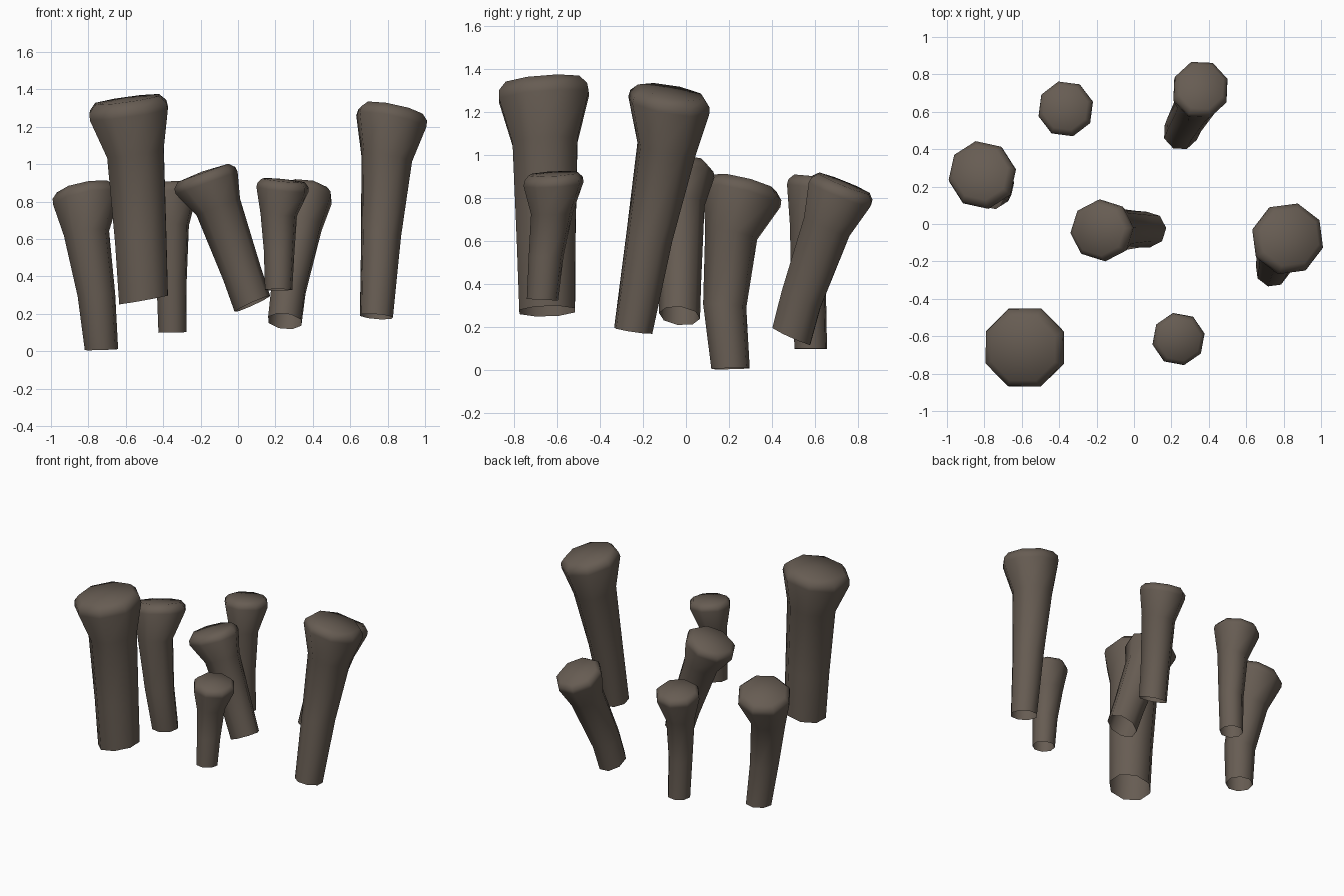
import bpy, bmesh, math
from mathutils import Vector

if "Cube" in bpy.data.objects:
    bpy.data.objects.remove(bpy.data.objects["Cube"])

SIDES = 8

stone = bpy.data.materials.new("dark brown stone")
stone.diffuse_color = (0.135, 0.108, 0.086, 1)
stone.use_nodes = True
stone.node_tree.nodes["Principled BSDF"].inputs["Base Color"].default_value = stone.diffuse_color


def pillar(name, rings, base_slope, top_slope, phase):
    """Loft a flared, leaning stump through rings (x, y, z, radius).
    Slopes (dz/dx, dz/dy) tilt the open base and the closed top."""
    bm = bmesh.new()
    stack = [(Vector(r[:3]), r[3] * 1.04) for r in rings]
    # bevelled rim and slightly domed cap above the flare
    flare, r = stack[-1]
    up = Vector((-top_slope[0], -top_slope[1], 1)).normalized()
    stack.append((flare + up * 0.17 * r, r * 0.98))
    stack.append((flare + up * 0.34 * r, r * 0.82))
    n = len(rings) - 1
    loops = []
    for i, (c, rad) in enumerate(stack):
        t = min(i / n, 1)
        sx = base_slope[0] * (1 - t) + top_slope[0] * t
        sy = base_slope[1] * (1 - t) + top_slope[1] * t
        loop = []
        for k in range(SIDES):
            a = math.radians(phase) + math.tau * k / SIDES
            dx, dy = rad * math.cos(a), rad * math.sin(a)
            loop.append(bm.verts.new((c.x + dx, c.y + dy, c.z + sx * dx + sy * dy)))
        loops.append(loop)
    for lo, hi in zip(loops, loops[1:]):
        for k in range(SIDES):
            j = (k + 1) % SIDES
            bm.faces.new((lo[k], lo[j], hi[j], hi[k]))
    # shallow dome on top
    tip = bm.verts.new(stack[-1][0] + up * 0.05 * r)
    for k in range(SIDES):
        bm.faces.new((loops[-1][k], loops[-1][(k + 1) % SIDES], tip))
    for f in bm.faces:
        f.smooth = True
    me = bpy.data.meshes.new(name)
    bm.to_mesh(me)
    bm.free()
    me.materials.append(stone)
    bpy.context.collection.objects.link(bpy.data.objects.new(name, me))


# tall thick pillar, front left
pillar("front_left_pillar",
       [(-.505, -.645, .275, .135), (-.52, -.65, .60, .142),
        (-.548, -.655, 1.06, .157), (-.583, -.66, 1.27, .217)],
       (.18, .03), (.14, .08), 22)
# left pillar, bent near the base
pillar("left_pillar",
       [(-.73, .207, .008, .087), (-.757, .18, .30, .098),
        (-.81, .21, .63, .118), (-.81, .26, .81, .175)],
       (.03, .02), (.18, -.25), 10)
# back left pillar
pillar("back_left_pillar",
       [(-.35, .58, .10, .075), (-.355, .57, .37, .08),
        (-.36, .58, .67, .097), (-.365, .615, .84, .145)],
       (.02, 0), (.05, -.15), 15)
# leaning centre pillar
pillar("centre_pillar",
       [(.077, -.03, .253, .092), (.02, -.028, .42, .095),
        (-.105, -.03, .77, .112), (-.168, -.034, .90, .16)],
       (.45, -.1), (.36, 0), 5)
# tall pillar on the right
pillar("right_pillar",
       [(.74, -.245, .185, .088), (.765, -.17, .62, .106),
        (.795, -.09, 1.03, .135), (.82, -.08, 1.23, .187)],
       (-.08, -.15), (-.2, -.17), 30)
# back right pillar, leaning backwards
pillar("back_right_pillar",
       [(.25, .49, .16, .091), (.27, .535, .33, .093),
        (.34, .655, .67, .109), (.355, .715, .82, .148)],
       (-.1, -.45), (-.1, -.4), 20)
# short pillar at the front right
pillar("front_right_pillar",
       [(.217, -.667, .328, .072), (.22, -.65, .53, .08),
        (.218, -.623, .73, .096), (.238, -.615, .865, .137)],
       (0, -.05), (-.1, .06), 12)
